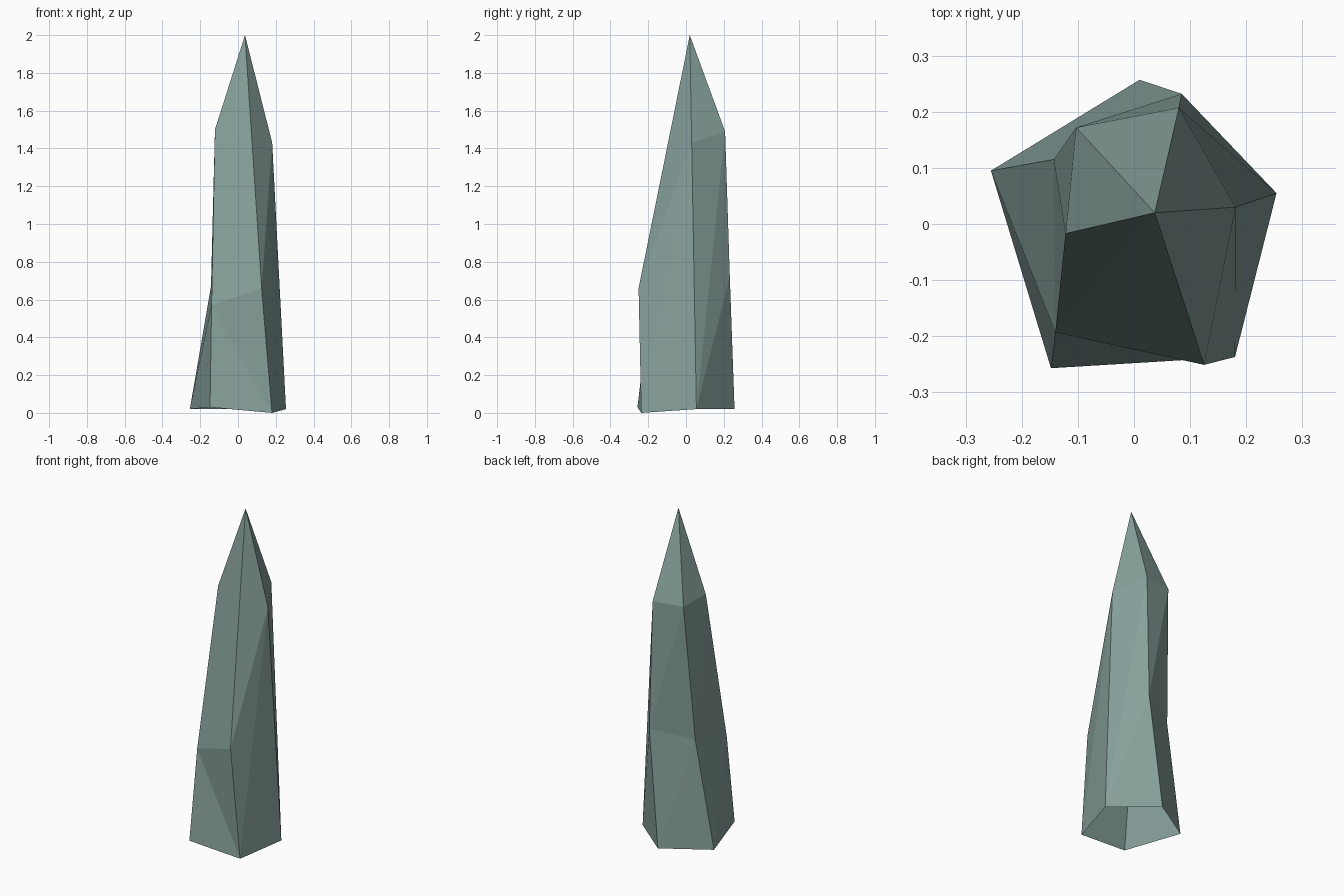
import bpy, bmesh

if "Cube" in bpy.data.objects:
    bpy.data.objects.remove(bpy.data.objects["Cube"])

# Crystal shard: irregular five-sided rings, each keyed by corner
# (left, back, right, front_right, front_left -> L B R F G)
base = {"L": (-.255, .095, .02), "B": (.01, .257, .02), "R": (.254, .055, .02),
        "F": (.18, -.237, 0), "G": (-.148, -.257, .03)}
waist = {"L": (-.143, .115, .67), "B": (.085, .232, .72),
         "F": (.125, -.251, .66), "G": (-.14, -.193, .57)}
shoulder = {"L": (-.103, .172, 1.49), "B": (.08, .207, 1.49),
            "R": (.181, .03, 1.43), "G": (-.122, -.017, 1.5)}

bm = bmesh.new()
v = {}
for level, ring in enumerate((base, waist, shoulder)):
    for corner, co in ring.items():
        v[f"{corner}{level}"] = bm.verts.new(co)
v["T"] = bm.verts.new((.037, .02, 2))

# Facets side by side; the foot of the shard is open
facets = [
    # front
    "G0 F0 G1", "F0 F1 G1", "G1 F1 T", "G1 T G2",
    # right
    "F0 R0 R2", "F0 R2 F1", "F1 R2 T",
    # back right
    "R0 B0 B1", "R0 B1 B2", "R0 B2 R2", "R2 B2 T",
    # back left
    "B0 L0 L1", "B0 L1 B1", "B1 L1 L2", "B1 L2 B2", "B2 L2 T",
    # left
    "L0 G0 G1", "L0 G1 L1", "L1 G1 G2", "L1 G2 L2", "L2 G2 T",
]
for facet in facets:
    bm.faces.new([v[k] for k in facet.split()])

mesh = bpy.data.meshes.new("crystal_shard")
bm.to_mesh(mesh)
bm.free()
shard = bpy.data.objects.new("crystal_shard", mesh)
bpy.context.collection.objects.link(shard)

# Single grey-green stone colour
mat = bpy.data.materials.new("grey_green_stone")
mat.diffuse_color = (.24, .35, .325, 1)
mat.use_nodes = True
mat.node_tree.nodes["Principled BSDF"].inputs["Base Color"].default_value = mat.diffuse_color
mesh.materials.append(mat)
